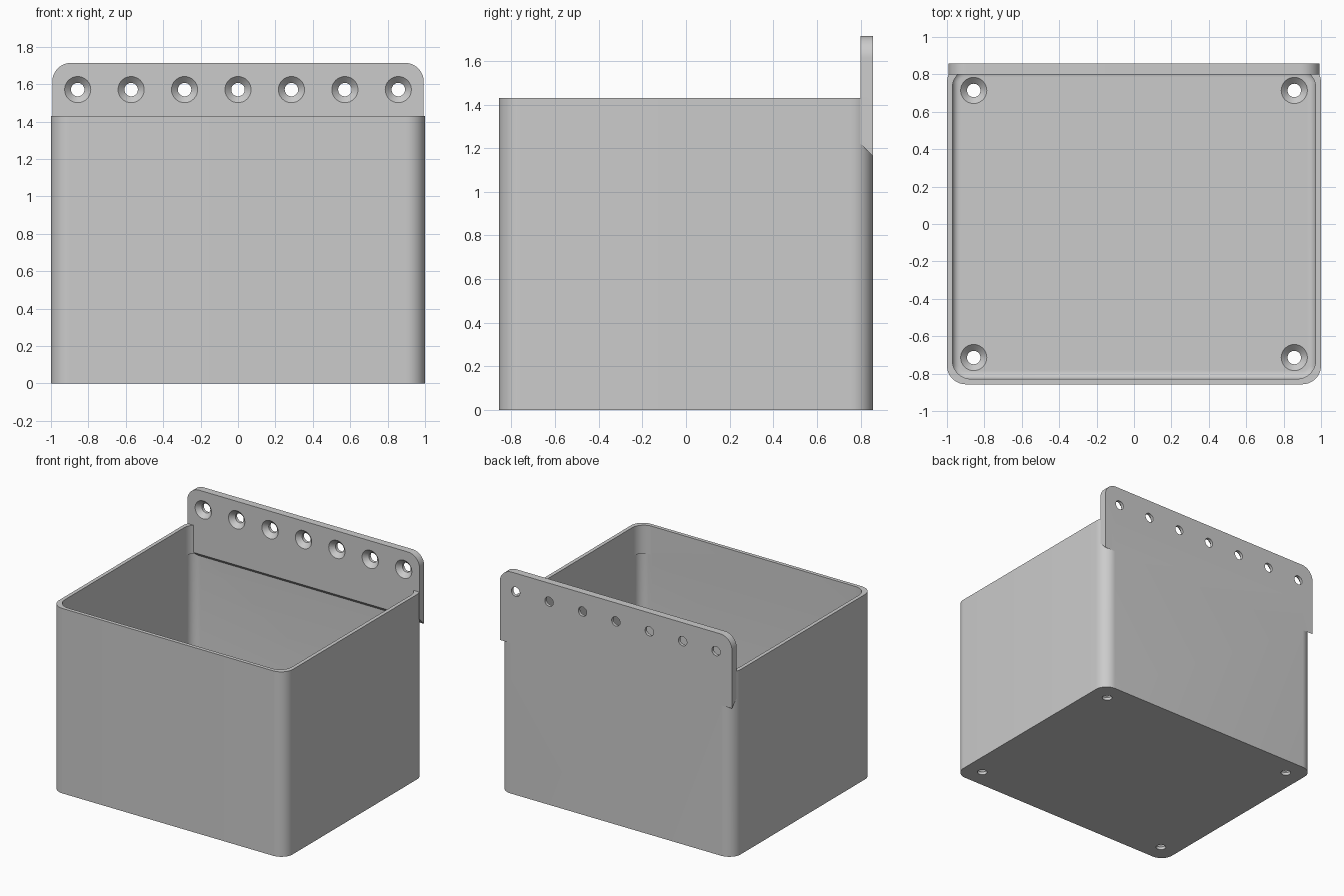
import bpy, bmesh, math
from mathutils import Matrix

if "Cube" in bpy.data.objects:
    bpy.data.objects.remove(bpy.data.objects["Cube"])

HX, HY, WALL, RIM, FLOOR = 1.0, 0.857, 0.0286, 1.43, 0.057
PLATE_FRONT = HY - 0.057
PITCH = 2 / 7

grey = bpy.data.materials.new("plain grey")
grey.use_nodes = True
grey.diffuse_color = (0.6, 0.6, 0.6, 1)
grey.node_tree.nodes["Principled BSDF"].inputs["Base Color"].default_value = (0.6, 0.6, 0.6, 1)


def rounded(hx, hy, r, z, steps=12):
    """Outline of a rounded rectangle at height z."""
    pts = []
    for q, (sx, sy) in enumerate([(1, 1), (-1, 1), (-1, -1), (1, -1)]):
        for i in range(steps + 1):
            a = math.pi / 2 * (q + i / steps)
            pts.append((sx * (hx - r) + r * math.cos(a), sy * (hy - r) + r * math.sin(a), z))
    return pts


def loft(name, rings):
    """Closed solid through a stack of matching outlines."""
    bm = bmesh.new()
    loops = [[bm.verts.new(p) for p in ring] for ring in rings]
    n = len(loops[0])
    for a, b in zip(loops, loops[1:]):
        for i in range(n):
            bm.faces.new((a[i], a[(i + 1) % n], b[(i + 1) % n], b[i]))
    bm.faces.new(loops[0][::-1])
    bm.faces.new(loops[-1])
    bmesh.ops.recalc_face_normals(bm, faces=bm.faces)
    mesh = bpy.data.meshes.new(name)
    bm.to_mesh(mesh)
    bm.free()
    obj = bpy.data.objects.new(name, mesh)
    bpy.context.collection.objects.link(obj)
    mesh.materials.append(grey)
    return obj


def combine(target, tool, operation):
    mod = target.modifiers.new(operation, "BOOLEAN")
    mod.operation, mod.solver, mod.object = operation, "EXACT", tool
    bpy.context.view_layer.objects.active = target
    bpy.ops.object.modifier_apply(modifier=mod.name)
    bpy.data.objects.remove(tool)


def screw_cutter(matrix):
    """Countersunk hole cutter: wide mouth at local z = 0, shaft along -z."""
    profile = [(0.036, -0.1), (0.036, -0.034), (0.07, 0), (0.07, 0.02)]
    rings = [[(r * math.cos(math.tau * i / 32), r * math.sin(math.tau * i / 32), z)
              for i in range(32)] for r, z in profile]
    cutter = loft("screw_cutter", rings)
    cutter.data.transform(matrix)
    return cutter


# Open box with a fillet around the floor
box = loft("wall_mounted_bin", [rounded(HX, HY, 0.1, 0), rounded(HX, HY, 0.1, RIM)])
ix, iy, fillet = HX - WALL, HY - WALL, 0.04
rings = []
for i in range(7):
    a = math.pi / 2 * i / 6
    inset = fillet * (1 - math.sin(a))
    rings.append(rounded(ix - inset, iy - inset, 0.07 - inset, FLOOR + fillet * (1 - math.cos(a))))
rings.append(rounded(ix, iy, 0.07, 1.21))
combine(box, loft("cavity", rings), "DIFFERENCE")
# Slightly fuller corners near the rim
combine(box, loft("rim_cavity", [rounded(ix, iy, 0.1, 1.19), rounded(ix, iy, 0.1, RIM + 0.1)]), "DIFFERENCE")

# Mounting plate with rounded top corners and a sloped underside
px, top, r = 0.993, 1.714, 0.1
outline = [(px - r + r * math.cos(a), top - r + r * math.sin(a))
           for a in [math.pi / 2 * i / 12 for i in range(13)]]
outline += [(-x, z) for x, z in reversed(outline)]
plate = loft("mounting_plate", [[(x, y, z) for x, z in outline + [(-px, low), (px, low)]]
                                for y, low in [(PLATE_FRONT, 1.22), (HY, 1.163)]])
combine(box, plate, "UNION")

# Seven screw holes through the plate
for i in range(-3, 4):
    place = Matrix.Translation((i * PITCH, PLATE_FRONT, 1.571)) @ Matrix.Rotation(math.pi / 2, 4, "X")
    combine(box, screw_cutter(place), "DIFFERENCE")

# Four screw holes through the floor
for sx in (-1, 1):
    for sy in (-1, 1):
        combine(box, screw_cutter(Matrix.Translation((sx * 0.857, sy * 0.714, FLOOR))), "DIFFERENCE")

# Smooth corners, sharp edges
bpy.ops.object.select_all(action="DESELECT")
box.select_set(True)
bpy.context.view_layer.objects.active = box
bpy.ops.object.shade_smooth_by_angle(angle=math.radians(30))
